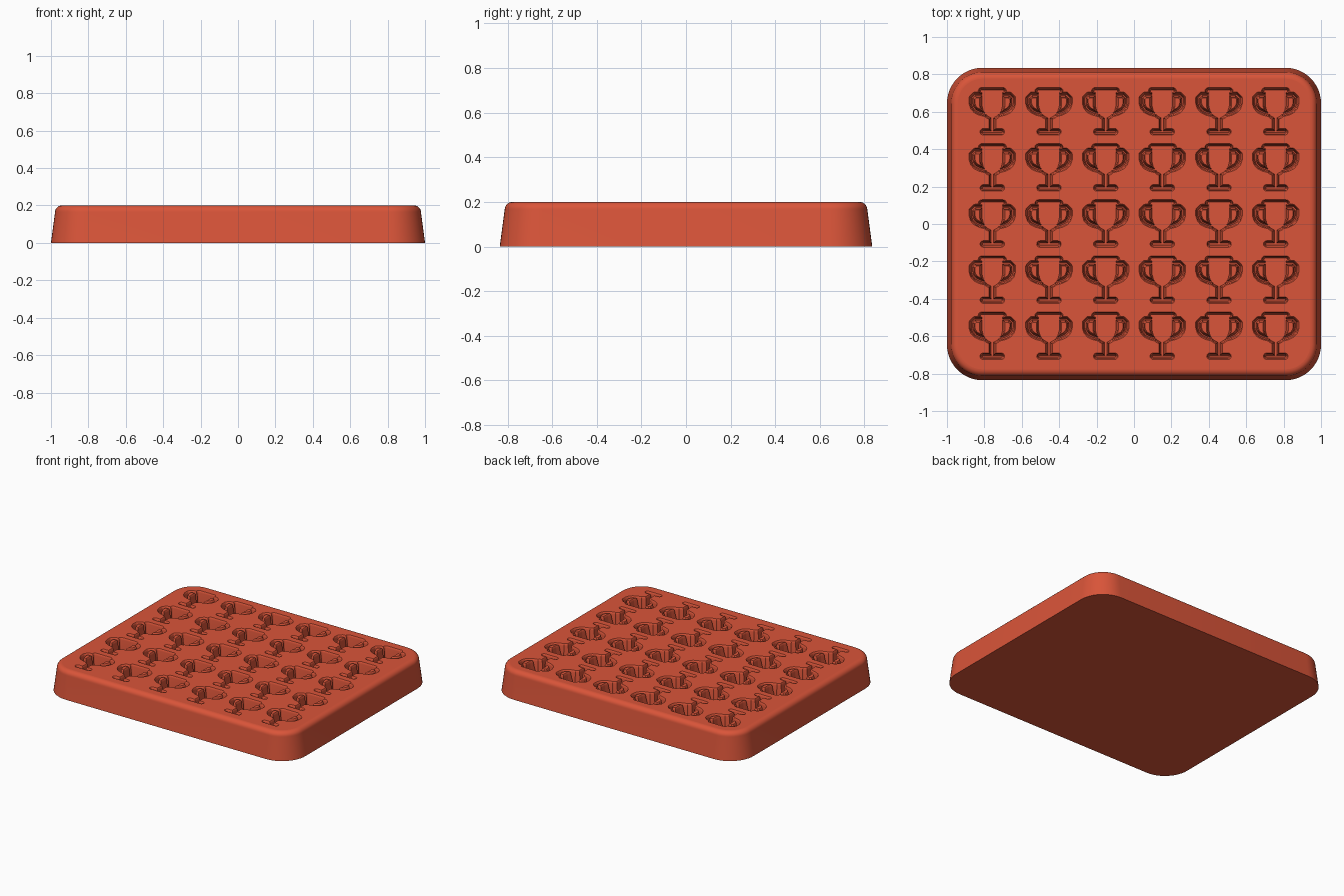
import bpy, bmesh, math
from mathutils import Vector

cube = bpy.data.objects.get("Cube")
if cube:
    bpy.data.objects.remove(cube, do_unlink=True)

FIRST = Vector((-0.7575, -0.597))   # centre of the front right cavity
red = bpy.data.materials.new("mold_red")
red.use_nodes = True
color = (0.70, 0.090, 0.041, 1)
red.diffuse_color = color
red.node_tree.nodes["Principled BSDF"].inputs["Base Color"].default_value = color


def loft(name, rings):
    """Closed solid from stacked (outline, z) rings, listed bottom to top."""
    bm = bmesh.new()
    loops = [[bm.verts.new((p[0], p[1], z)) for p in pts] for pts, z in rings]
    n = len(loops[0])
    for low, high in zip(loops, loops[1:]):
        for i in range(n):
            j = (i + 1) % n
            bm.faces.new((low[i], low[j], high[j], high[i]))
    bm.faces.new(loops[0][::-1])
    bm.faces.new(loops[-1])
    mesh = bpy.data.meshes.new(name)
    bm.to_mesh(mesh)
    bm.free()
    mesh.materials.append(red)
    obj = bpy.data.objects.new(name, mesh)
    bpy.context.collection.objects.link(obj)
    return obj


def grow(points, r):
    """Offset a counter-clockwise outline outward, with round convex corners."""
    pts = [Vector(p) + FIRST for p in points]
    out = []
    for i, p in enumerate(pts):
        a = (p - pts[i - 1]).normalized()
        b = (pts[(i + 1) % len(pts)] - p).normalized()
        turn = math.atan2(a.x * b.y - a.y * b.x, a.dot(b))
        if a.dot(b) < -0.999:
            turn = math.pi
        if turn > 0.1:
            steps = max(2, round(turn / 0.3))
            start = math.atan2(-a.x, a.y)
            for k in range(steps + 1):
                t = start + turn * k / steps
                out.append(p + r * Vector((math.cos(t), math.sin(t))))
        else:
            na, nb = Vector((a.y, -a.x)), Vector((b.y, -b.x))
            out.append(p + r * (na + nb) / (1 + na.dot(nb)))
    return out


def cutter(name, outline, radius):
    """Drafted cavity with an eased lip."""
    walls = [(0, 0.1), (0.007, 0.186), (0.009, 0.195), (0.0145, 0.2025)]
    obj = loft(name, [(grow(outline, radius + g), z) for g, z in walls])
    obj.hide_render = True
    return obj


def stroke(path):
    """Outline running along a path and back."""
    return path + path[-2:0:-1]


def boolean(obj, other, operation):
    mod = obj.modifiers.new(operation.lower(), 'BOOLEAN')
    mod.operation = operation
    mod.solver = 'EXACT'
    mod.object = other
    return mod


def rounded_rect(inset):
    r = 0.19 - inset
    out = []
    for q, (sx, sy) in enumerate([(1, 1), (-1, 1), (-1, -1), (1, -1)]):
        for k in range(13):
            t = (q + k / 12) * math.pi / 2
            out.append((sx * 0.81 + r * math.cos(t), sy * 0.645 + r * math.sin(t)))
    return out


# Drafted tray body with a rounded top edge
rings = [(rounded_rect(0), 0), (rounded_rect(0.022), 0.165)]
for k in range(1, 8):
    t = k / 7 * math.pi / 2
    rings.append((rounded_rect(0.022 + 0.036 * (1 - math.cos(t))),
                  0.165 + 0.035 * math.sin(t)))
body = loft("mold_body", rings)

# One trophy-shaped cavity: bowl, rim, stem, foot and two handles
half_bowl = [(0.022, -0.018), (0.04, 0.004), (0.047, 0.03), (0.047, 0.1)]
bowl = [(0, -0.03)] + half_bowl + [(-x, y) for x, y in reversed(half_bowl)]
handle = [(0.045, 0.087), (0.092, 0.087), (0.109, 0.07), (0.109, 0.043),
          (0.102, 0.021), (0.088, 0.005), (0.066, -0.006), (0.035, -0.014)]
cup = cutter("bowl_cutter", bowl, 0.008)
parts = [
    cutter("rim_cutter", stroke([(-0.056, 0.107), (0.056, 0.107)]), 0.007),
    cutter("stem_cutter", stroke([(0, -0.02), (0, -0.1)]), 0.006),
    cutter("foot_cutter", stroke([(-0.048, -0.11), (0.048, -0.11)]), 0.005),
]
for side, label in ((1, "left"), (-1, "right")):
    path = [(side * x, y) for x, y in handle]
    parts.append(cutter(label + "_handle_cutter", stroke(path), 0.003))
for part in parts:
    boolean(cup, part, 'UNION')

# Repeat the cavity in six columns and five rows
for count, step in ((6, (0.303, 0, 0)), (5, (0, 0.3, 0))):
    array = cup.modifiers.new("repeat", 'ARRAY')
    array.count = count
    array.use_relative_offset = False
    array.use_constant_offset = True
    array.constant_offset_displace = step

# Cut the cavities into the body and discard the cutters
cut = boolean(body, cup, 'DIFFERENCE')
bpy.ops.object.select_all(action='DESELECT')
bpy.context.view_layer.objects.active = body
body.select_set(True)
bpy.context.view_layer.update()
bpy.ops.object.modifier_apply(modifier=cut.name)
for obj in parts + [cup]:
    bpy.data.objects.remove(obj, do_unlink=True)

# Smooth walls and fillets, flat top, floor and base
bpy.ops.object.shade_smooth_by_angle(angle=math.radians(32))
for face in body.data.polygons:
    if abs(face.normal.z) > 0.999:
        face.use_smooth = False
